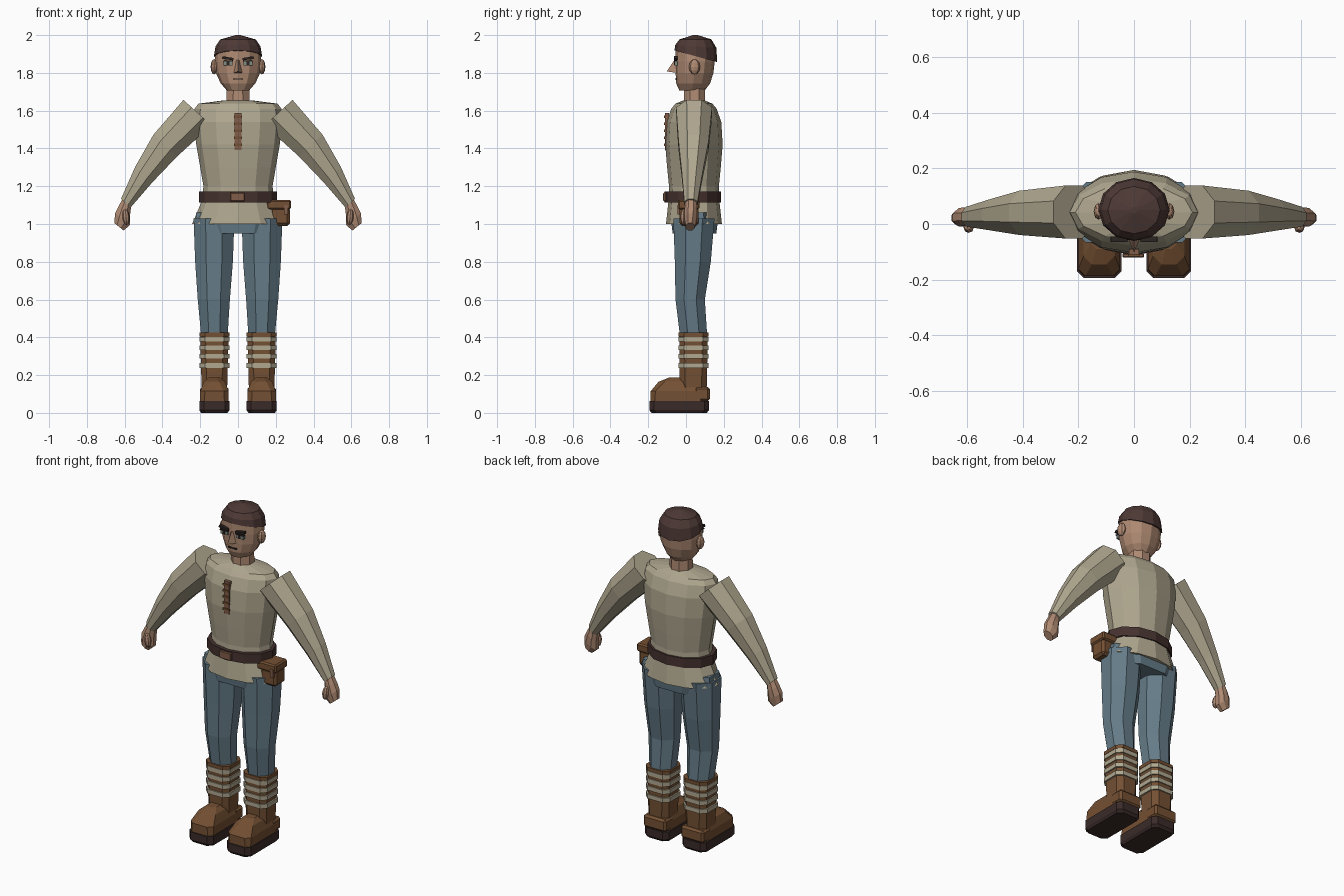
import bpy, bmesh, math
from mathutils import Vector, Matrix

if "Cube" in bpy.data.objects:
    bpy.data.objects.remove(bpy.data.objects["Cube"])


def mat(name, r, g, b):
    m = bpy.data.materials.new(name)
    m.diffuse_color = (r, g, b, 1)
    m.use_nodes = True
    m.node_tree.nodes["Principled BSDF"].inputs["Base Color"].default_value = m.diffuse_color
    return m


CLOTH = mat("beige_cloth", .43, .385, .275)
SKIN = mat("skin", .43, .255, .17)
DENIM = mat("blue_denim", .13, .2, .245)
LEATHER = mat("brown_leather", .175, .08, .033)
HAIR = mat("dark_hair", .075, .041, .036)
BELT = mat("dark_leather", .06, .032, .028)
SOLE = mat("sole", .042, .024, .022)
TRIM = mat("light_leather", .22, .11, .065)
EYE = mat("eye_grey", .22, .27, .23)
DARK = mat("face_dark", .025, .018, .016)


def finish(name, bm, material):
    bmesh.ops.recalc_face_normals(bm, faces=bm.faces)
    me = bpy.data.meshes.new(name)
    bm.to_mesh(me)
    bm.free()
    me.materials.append(material)
    ob = bpy.data.objects.new(name, me)
    bpy.context.collection.objects.link(ob)
    return ob


def loft(name, rings, material):
    """Skin a list of point rings and cap both ends."""
    bm = bmesh.new()
    vs = [[bm.verts.new(p) for p in r] for r in rings]
    n = len(vs[0])
    for a, b in zip(vs, vs[1:]):
        for i in range(n):
            j = (i + 1) % n
            bm.faces.new((a[i], a[j], b[j], b[i]))
    bm.faces.new(vs[0])
    bm.faces.new(vs[-1])
    return finish(name, bm, material)


def oval(x, y, z, rx, ry, n=12, tilt=0.0):
    """Horizontal ring; tilt lowers the back."""
    off = math.pi / 8 if n == 8 else 0
    ring = []
    for i in range(n):
        t = 2 * math.pi * i / n + off
        ring.append((x + rx * math.cos(t), y + ry * math.sin(t), z - tilt * math.sin(t)))
    return ring


def slab(x, hw, y0, y1, z, c):
    """Horizontal rectangle ring with cut corners."""
    return [(x + a, b, z) for a, b in (
        (-hw + c, y0), (hw - c, y0), (hw, y0 + c), (hw, y1 - c),
        (hw - c, y1), (-hw + c, y1), (-hw, y1 - c), (-hw, y0 + c))]


def box(name, loc, size, material, roll=0.0, bevel=0.0):
    bm = bmesh.new()
    bmesh.ops.create_cube(bm, size=1)
    bmesh.ops.scale(bm, vec=size, verts=bm.verts)
    if bevel:
        bmesh.ops.bevel(bm, geom=bm.edges[:], offset=bevel, segments=1, affect='EDGES')
    bmesh.ops.transform(bm, matrix=Matrix.Translation(loc) @ Matrix.Rotation(roll, 4, 'Y'), verts=bm.verts)
    return finish(name, bm, material)


def blob(name, loc, size, material, roll=0.0):
    bm = bmesh.new()
    bmesh.ops.create_uvsphere(bm, u_segments=8, v_segments=6, radius=1)
    m = Matrix.Translation(loc) @ Matrix.Rotation(roll, 4, 'Y') @ Matrix.Diagonal((*size, 1))
    bmesh.ops.transform(bm, matrix=m, verts=bm.verts)
    return finish(name, bm, material)


def limb(name, side, stations, axis, material):
    """Octagonal tube; stations are (x, y, z, radius across, radius in y)."""
    ax = Vector((axis[0] * side, 0, axis[1])).normalized()
    u = Vector((-ax.z, 0, ax.x))
    rings = []
    for x, y, z, r, ry in stations:
        c = Vector((x * side, y, z))
        ring = []
        for i in range(8):
            t = math.pi * (i + .5) / 4
            ring.append(c + u * (r * math.cos(t)) + Vector((0, ry * math.sin(t), 0)))
        rings.append(ring)
    return loft(name, rings, material)


# Tunic with flared hem
loft("tunic", [oval(0, .042, z, rx, ry) for z, rx, ry in (
    (1.0, .243, .148), (1.12, .192, .135), (1.2, .183, .132), (1.3, .2, .142),
    (1.42, .221, .152), (1.54, .235, .145), (1.61, .23, .12),
    (1.637, .21, .098), (1.655, .07, .055))], CLOTH)

# Belt, buckle and pouch
loft("belt", [oval(0, .036, z, .206, .149) for z in (1.115, 1.172)], BELT)
box("buckle", (-.003, -.113, 1.143), (.078, .016, .046), TRIM, bevel=.004)
box("pouch_body", (.222, .015, 1.04), (.105, .1, .1), LEATHER, bevel=.014)
box("pouch_flap", (.216, .015, 1.103), (.128, .115, .05), LEATHER, bevel=.008)
box("pouch_clasp", (.255, -.04, 1.075), (.022, .012, .05), TRIM)

# Neck placket and laces
box("placket", (0, -.1, 1.49), (.036, .02, .195), TRIM)
for i in range(5):
    box("placket_lace", (0, -.112, 1.42 + i * .037), (.042, .008, .012), LEATHER)

# Head, hair and neck
loft("neck", [oval(0, .045, z, r, r * .92, 8) for z, r in ((1.62, .068), (1.74, .064))], SKIN)
loft("head", [oval(0, y, z, rx, ry) for z, y, rx, ry in (
    (1.708, .032, .06, .068), (1.745, .038, .092, .09), (1.80, .045, .117, .1),
    (1.86, .048, .124, .104), (1.93, .05, .119, .105))], SKIN)
loft("hair", [oval(0, .052, 1.888, .128, .113, tilt=.031),
              oval(0, .052, 1.94, .119, .109, tilt=.008),
              oval(0, .05, 1.977, .094, .085),
              oval(0, .05, 2.0, .012, .012)], HAIR)

# Face
loft("nose", [[(-.022, -.05, 1.80), (.022, -.05, 1.80), (0, -.102, 1.808)],
              [(-.01, -.05, 1.868), (.01, -.05, 1.868), (0, -.062, 1.868)]], SKIN)
box("mouth", (0, -.051, 1.768), (.055, .012, .007), DARK)
for s in (-1, 1):
    blob("ear", (s * .127, .045, 1.832), (.018, .03, .04), SKIN)
    box("eyebrow", (s * .054, -.054, 1.877), (.06, .02, .013), DARK, roll=-s * .16)
    box("eye", (s * .052, -.052, 1.85), (.048, .016, .021), EYE)
    box("pupil", (s * .052, -.061, 1.85), (.016, .005, .019), DARK)
    box("eyelid", (s * .052, -.055, 1.862), (.052, .016, .005), DARK)

# Arms
for s in (-1, 1):
    limb("sleeve", s, [(.215, .043, 1.59, .108, .103), (.385, .04, 1.415, .092, .086),
                       (.50, .033, 1.26, .066, .06), (.594, .026, 1.11, .037, .038)],
         (.38, -.42), CLOTH)
    limb("hand", s, [(.585, .026, 1.125, .029, .03), (.602, .026, 1.07, .042, .036),
                     (.612, .024, 1.025, .054, .036), (.63, .022, .985, .034, .026)],
         (.4, -.5), SKIN)
    blob("thumb", (s * .593, -.012, 1.037), (.019, .02, .042), SKIN, roll=s * .1)

# Trousers
loft("pelvis", [oval(0, .045, z, rx, ry, 8) for z, rx, ry in (
    (.95, .22, .125), (1.0, .245, .132), (1.06, .24, .126))], DENIM)
for s in (-1, 1):
    loft("trouser_leg", [oval(s * x, y, z, rx, ry, 8) for x, y, z, rx, ry in (
        (.125, .04, .41, .076, .078), (.128, .022, .6, .092, .084),
        (.127, .036, .8, .108, .103), (.127, .042, 1.03, .117, .118))], DENIM)

    # Boots: sole, foot, shaft, heel and wraps
    x = s * .125
    loft("sole", [slab(x, w, y0, y1, z, .025) for w, y0, y1, z in (
        (.07, -.183, .11, 0), (.08, -.194, .122, .015), (.08, -.194, .122, .062))], SOLE)
    loft("boot_foot", [slab(x, w, y0, y1, z, c) for w, y0, y1, z, c in (
        (.075, -.187, .1, .06, .022), (.075, -.187, .1, .115, .025),
        (.056, -.145, .09, .165, .03), (.03, -.09, .06, .187, .02))], LEATHER)
    box("boot_heel", (x, .085, .1), (.152, .082, .075), LEATHER, bevel=.012)
    loft("boot_shaft", [slab(x, w, y0, y1, z, .028) for w, y0, y1, z in (
        (.066, -.03, .108, .07), (.07, -.034, .112, .22), (.075, -.036, .114, .41))], LEATHER)
    loft("boot_cuff", [slab(x, .08, -.041, .119, z, .03) for z in (.405, .425)], LEATHER)
    for z in (.25, .3, .345, .39):
        loft("boot_wrap", [slab(x, .08, -.041, .119, z + d, .03) for d in (-.013, .013)], CLOTH)
